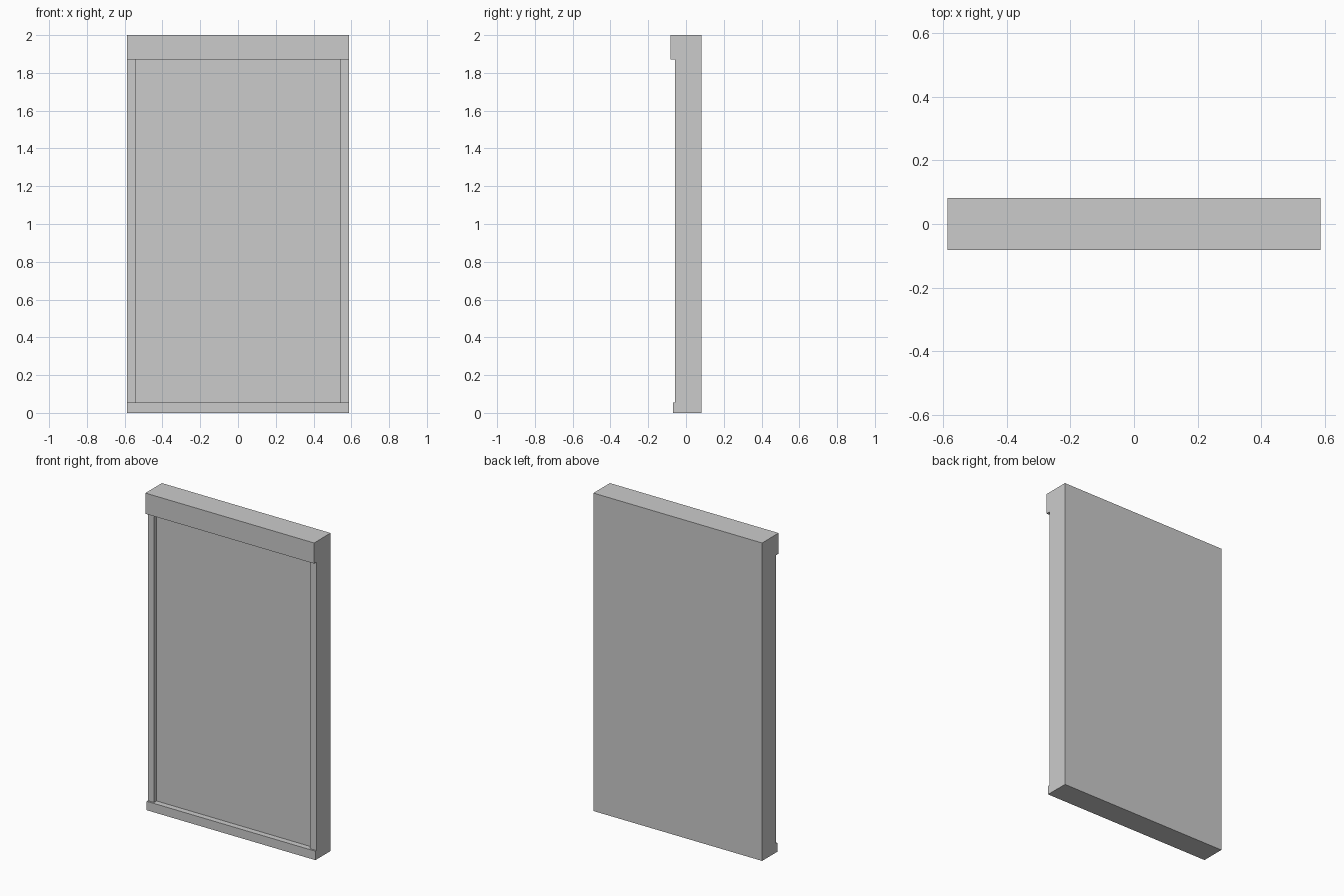
import bpy
import bmesh
from mathutils import Vector

if "Cube" in bpy.data.objects:
    bpy.data.objects.remove(bpy.data.objects["Cube"])

HALF_W, BACK = 0.587, 0.082
SILL_TOP, HEAD_BOTTOM, TOP = 0.056, 1.87, 2.0
JAMB_IN = 0.543


def box(name, lo, hi):
    lo, hi = Vector(lo), Vector(hi)
    bm = bmesh.new()
    bmesh.ops.create_cube(bm, size=1)
    bmesh.ops.scale(bm, vec=hi - lo, verts=bm.verts)
    bmesh.ops.translate(bm, vec=(lo + hi) / 2, verts=bm.verts)
    mesh = bpy.data.meshes.new(name)
    bm.to_mesh(mesh)
    bm.free()
    obj = bpy.data.objects.new(name, mesh)
    bpy.context.collection.objects.link(obj)
    return obj


# Header and sill span the full width
box("header", (-HALF_W, -0.082, HEAD_BOTTOM), (HALF_W, BACK, TOP))
box("sill", (-HALF_W, -0.069, 0), (HALF_W, BACK, SILL_TOP))

# Side jambs, the left one mirrored from the right
jambs = box("side_jambs", (JAMB_IN, -0.058, SILL_TOP), (HALF_W, BACK, HEAD_BOTTOM))
jambs.modifiers.new("mirror", 'MIRROR').use_axis[0] = True

# Recessed panel, flush with the frame at the back
box("recessed_panel", (-JAMB_IN, -0.033, SILL_TOP), (JAMB_IN, BACK, HEAD_BOTTOM))
